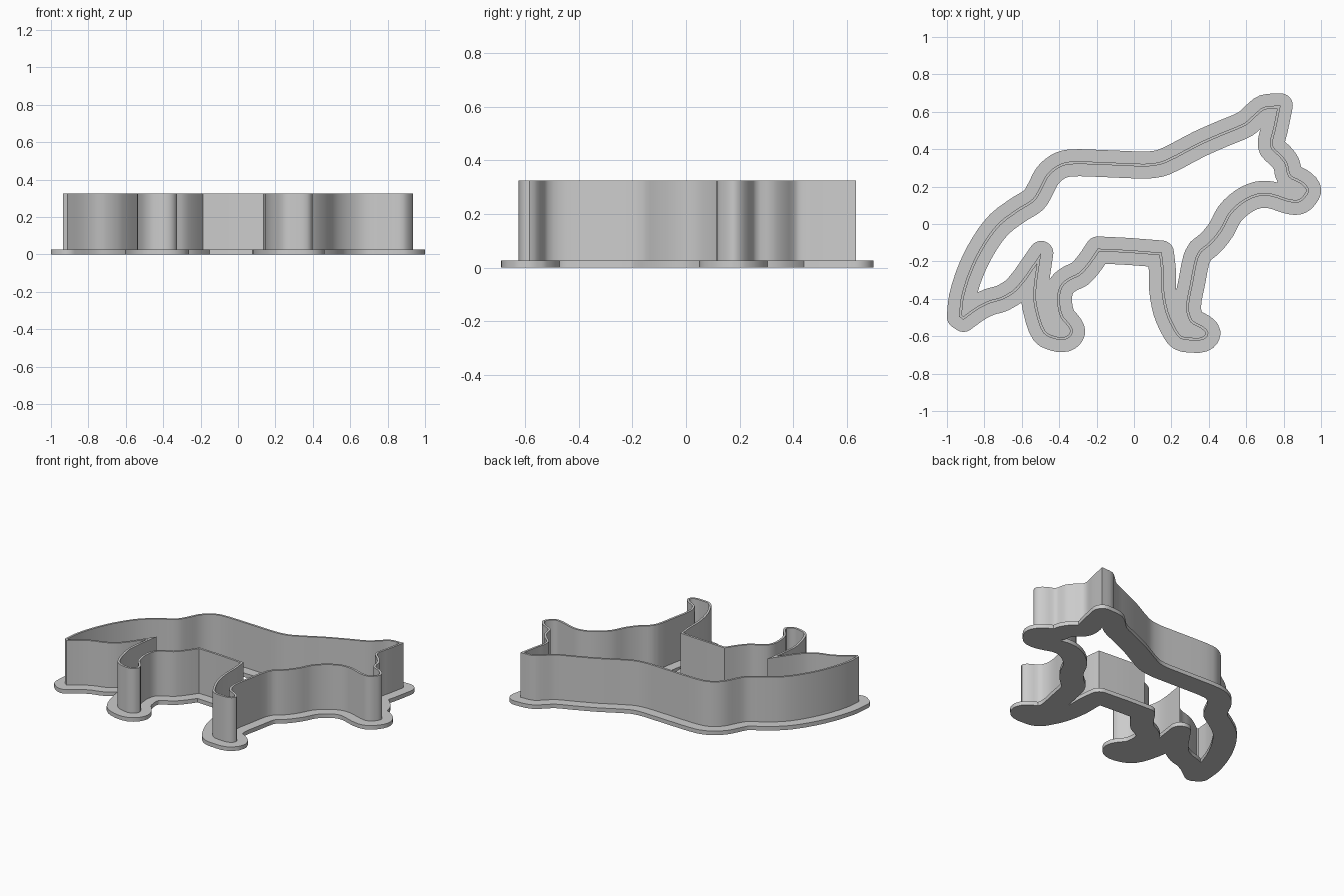
import bpy
import bmesh
import math
from mathutils import Vector, Matrix
from mathutils.geometry import interpolate_bezier, delaunay_2d_cdt, intersect_point_line

WALL_HALF = 0.0072
WALL_TOP = 0.326
FLANGE_REACH = 0.065
FLANGE_TOP = 0.027

# Animal outline, counter-clockwise, one smooth stretch between each pair of corners
BACK = [(.775, .626), (.698, .619), (.65, .583), (.596, .535), (.484, .487), (.35, .428),
        (.163, .332), (.083, .316), (0, .316), (-.184, .324), (-.345, .326), (-.409, .305),
        (-.463, .257), (-.5, .187), (-.537, .128), (-.612, .08), (-.719, 0), (-.8, -.107),
        (-.869, -.241), (-.917, -.39), (-.928, -.492)]
TAIL_TIP = [(-.928, -.492), (-.912, -.503)]
TAIL = [(-.912, -.503), (-.837, -.449), (-.773, -.417), (-.703, -.396), (-.623, -.342),
        (-.508, -.185)]
HIND_LEG = [(-.508, -.185), (-.532, -.374), (-.516, -.481), (-.479, -.578), (-.425, -.607),
            (-.366, -.61), (-.334, -.578), (-.35, -.54), (-.388, -.492), (-.404, -.4),
            (-.388, -.332), (-.345, -.294), (-.291, -.267), (-.238, -.209), (-.19, -.139)]
BELLY = [(-.19, -.139), (-.024, -.147), (.142, -.16)]
FRONT_LEG = [(.142, -.16), (.152, -.25), (.153, -.348), (.174, -.465), (.211, -.551),
             (.249, -.604), (.307, -.615), (.366, -.612), (.39, -.583), (.361, -.551),
             (.307, -.519), (.286, -.444), (.307, -.321), (.334, -.187), (.356, -.144)]
HEAD = [(.356, -.144), (.414, -.096), (.468, -.027), (.511, .053), (.58, .118), (.66, .155),
        (.735, .155), (.82, .128), (.88, .123), (.917, .155), (.927, .187), (.89, .225),
        (.832, .257), (.815, .32), (.783, .364), (.74, .406), (.735, .444), (.751, .508),
        (.775, .626)]


def smooth_stretch(pairs):
    """Sample a smooth curve through the points, leaving out the last one."""
    pts = [Vector(p) for p in pairs]
    last = len(pts) - 1
    tangent = [(pts[min(i + 1, last)] - pts[max(i - 1, 0)]).normalized() for i in range(last + 1)]
    out = []
    for i in range(last):
        a, b = pts[i], pts[i + 1]
        reach = (b - a).length / 3
        steps = 3 if reach > 0.01 else 1
        curve = interpolate_bezier(a, a + tangent[i] * reach, b - tangent[i + 1] * reach, b, steps + 1)
        out += [Vector(p[:2]) for p in curve[:-1]]
    return out


def offset(loop, dist, rounded=False):
    """Offset a closed loop outward (positive) or inward (negative)."""
    out = []
    for i, p in enumerate(loop):
        a = (p - loop[i - 1]).normalized()
        b = (loop[(i + 1) % len(loop)] - p).normalized()
        n0, n1 = Vector((a.y, -a.x)), Vector((b.y, -b.x))
        turn = math.atan2(a.x * b.y - a.y * b.x, a.dot(b))
        if rounded and abs(turn) > 0.35:
            k = math.ceil(abs(turn) / 0.2)
            out += [p + (Matrix.Rotation(turn * j / k, 2) @ n0) * dist for j in range(k + 1)]
        else:
            m = n0 + n1
            out.append(p + m * (2 * dist / m.length_squared))
    return out


def distance(p, loop):
    """Shortest distance from a point to a closed loop."""
    best = 9.0
    for i, b in enumerate(loop):
        a = loop[i - 1]
        near, t = intersect_point_line(p, a, b)
        near = a.lerp(b, min(max(t, 0), 1))
        best = min(best, (p - near).length)
    return best


def finish(name, bm, material):
    bmesh.ops.recalc_face_normals(bm, faces=bm.faces[:])
    mesh = bpy.data.meshes.new(name)
    bm.to_mesh(mesh)
    bm.free()
    mesh.materials.append(material)
    obj = bpy.data.objects.new(name, mesh)
    bpy.context.collection.objects.link(obj)
    bpy.ops.object.select_all(action='DESELECT')
    obj.select_set(True)
    bpy.context.view_layer.objects.active = obj
    bpy.ops.object.shade_smooth_by_angle(angle=math.radians(30))
    return obj


def build_wall(outer, inner, material):
    """Thin upright band between the two loops."""
    bm = bmesh.new()
    rings = [[bm.verts.new((p.x, p.y, z)) for p in loop]
             for loop, z in ((outer, FLANGE_TOP / 2), (outer, WALL_TOP),
                             (inner, WALL_TOP), (inner, FLANGE_TOP / 2))]
    for r in range(4):
        low, high = rings[r], rings[(r + 1) % 4]
        for i in range(len(low)):
            bm.faces.new((low[i - 1], low[i], high[i], high[i - 1]))
    return finish("cutter_wall", bm, material)


def build_flange(outer, inner, material):
    """Flat rim reaching out from both sides of the wall, merged where it overlaps."""
    points, edges = [], []
    for loop, dist in ((outer, FLANGE_REACH), (inner, -FLANGE_REACH)):
        ring = offset(loop, dist, rounded=True)
        start, n = len(points), len(ring)
        points += ring
        edges += [(start + i, start + (i + 1) % n) for i in range(n)]
    verts, _, faces = delaunay_2d_cdt(points, edges, [], 0, 1e-5)[:3]
    bm = bmesh.new()
    bverts = [bm.verts.new((v.x, v.y, 0)) for v in verts]
    for f in faces:
        centre = sum((verts[i] for i in f), Vector((0, 0))) / len(f)
        if min(distance(centre, outer), distance(centre, inner)) < FLANGE_REACH * 0.995:
            bm.faces.new([bverts[i] for i in f])
    bmesh.ops.delete(bm, geom=[v for v in bm.verts if not v.link_faces], context='VERTS')
    bmesh.ops.dissolve_limit(bm, angle_limit=0.01, verts=bm.verts[:], edges=bm.edges[:])
    top = bmesh.ops.extrude_face_region(bm, geom=bm.faces[:])["geom"]
    bmesh.ops.translate(bm, vec=(0, 0, FLANGE_TOP),
                        verts=[g for g in top if isinstance(g, bmesh.types.BMVert)])
    return finish("base_flange", bm, material)


cube = bpy.data.objects.get("Cube")
if cube:
    bpy.data.objects.remove(cube, do_unlink=True)

# Plain grey plastic
grey = bpy.data.materials.new("grey_plastic")
grey.use_nodes = True
grey.diffuse_color = (0.6, 0.6, 0.6, 1)
for node in grey.node_tree.nodes:
    if node.type == 'BSDF_PRINCIPLED':
        node.inputs["Base Color"].default_value = grey.diffuse_color

# Wall and flange
outline = []
for stretch in (BACK, TAIL_TIP, TAIL, HIND_LEG, BELLY, FRONT_LEG, HEAD):
    outline += smooth_stretch(stretch)
outer_loop = offset(outline, WALL_HALF)
inner_loop = offset(outline, -WALL_HALF)
build_wall(outer_loop, inner_loop, grey)
build_flange(outer_loop, inner_loop, grey)
